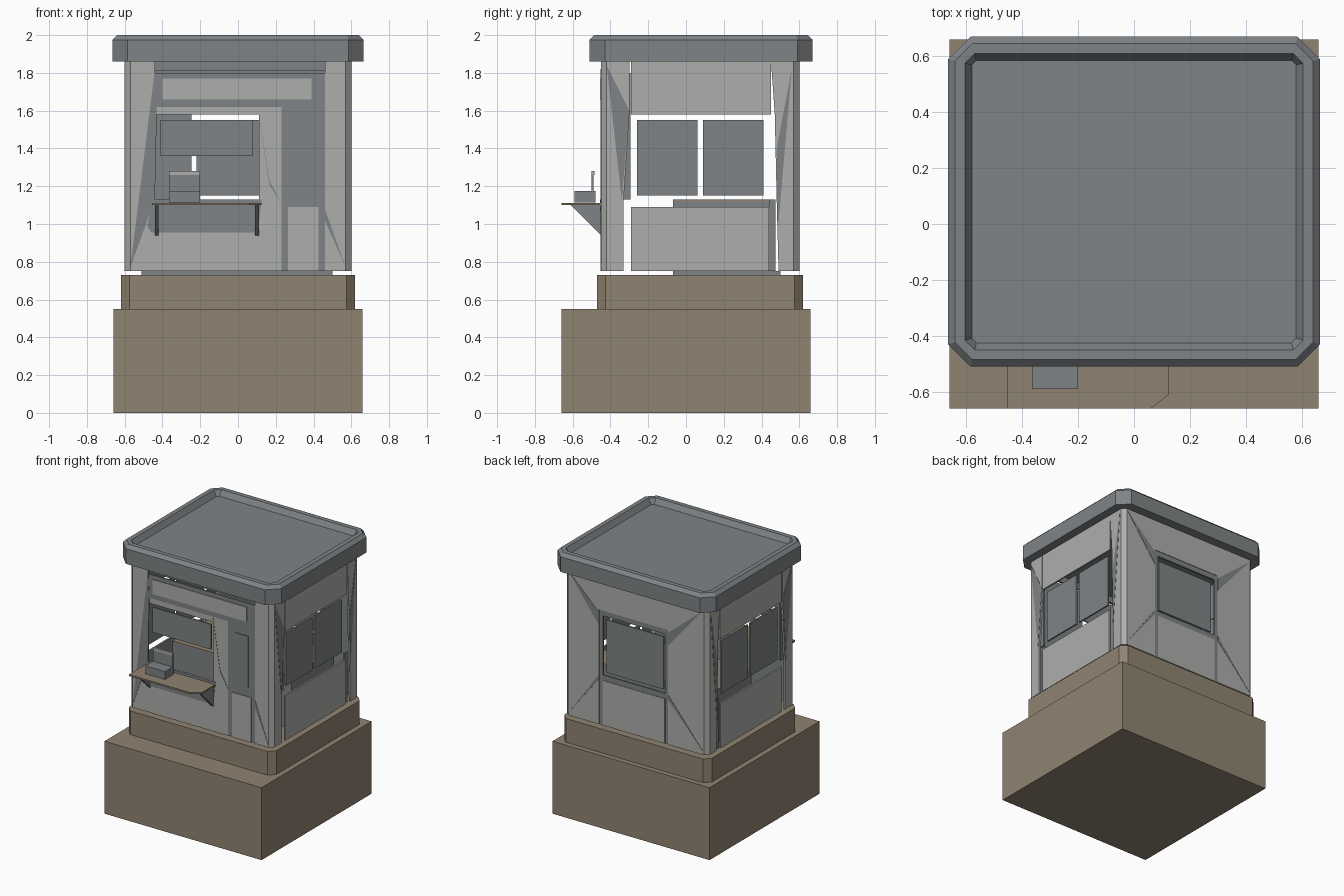
import bpy
import bmesh
from mathutils import Vector

default_cube = bpy.data.objects.get("Cube")
if default_cube:
    bpy.data.objects.remove(default_cube, do_unlink=True)


def make_material(name, colour):
    material = bpy.data.materials.new(name)
    material.use_nodes = True
    material.diffuse_color = (*colour, 1)
    material.node_tree.nodes["Principled BSDF"].inputs["Base Color"].default_value = (*colour, 1)
    return material


LIGHT = make_material("light grey panel", (0.42, 0.42, 0.41))
DARK = make_material("slate grey metal", (0.215, 0.23, 0.24))
TAN = make_material("tan stone", (0.28, 0.23, 0.165))


def finish(name, bm, *materials):
    bmesh.ops.recalc_face_normals(bm, faces=bm.faces)
    mesh = bpy.data.meshes.new(name)
    bm.to_mesh(mesh)
    bm.free()
    for material in materials:
        mesh.materials.append(material)
    part = bpy.data.objects.new(name, mesh)
    bpy.context.collection.objects.link(part)
    return part


def prism(name, outline, offset, material, inner_material=None):
    """Extrude a flat outline by an offset; faces at the far end take the inner material."""
    bm = bmesh.new()
    start = [bm.verts.new(point) for point in outline]
    end = [bm.verts.new(Vector(point) + Vector(offset)) for point in outline]
    bm.faces.new(start)
    far_face = bm.faces.new(end)
    for i in range(len(start)):
        j = (i + 1) % len(start)
        bm.faces.new((start[i], start[j], end[j], end[i]))
    if inner_material:
        far_face.material_index = 1
        return finish(name, bm, material, inner_material)
    return finish(name, bm, material)


def box(name, x, y, z, material):
    corners = [(x[0], y[0], z[0]), (x[1], y[0], z[0]), (x[1], y[1], z[0]), (x[0], y[1], z[0])]
    return prism(name, corners, (0, 0, z[1] - z[0]), material)


# Wall planes: a map from along-wall position, height and depth to space, and the inward direction
WALLS = {
    "front": (lambda u, z, d: (u, d - 0.45, z), Vector((0, 1, 0))),
    "back": (lambda u, z, d: (u, 0.6 - d, z), Vector((0, -1, 0))),
    "left": (lambda u, z, d: (0.6 - d, u, z), Vector((-1, 0, 0))),
    "right": (lambda u, z, d: (d - 0.6, u, z), Vector((1, 0, 0))),
}


def plate(wall, name, points, material=LIGHT, depth=0.0, thick=0.012):
    place, inward = WALLS[wall]
    outline = [place(u, z, depth) for u, z in points]
    return prism(wall + "_" + name, outline, inward * thick, material, DARK)


def panel(wall, name, u, z, material=LIGHT, depth=0.0, thick=0.012):
    corners = [(u[0], z[0]), (u[1], z[0]), (u[1], z[1]), (u[0], z[1])]
    return plate(wall, name, corners, material, depth, thick)


def octagon(x, front, back, cut, z):
    """Rectangle with cut corners at one height."""
    return [(-x + cut, front, z), (x - cut, front, z), (x, front + cut, z), (x, back - cut, z),
            (x - cut, back, z), (-x + cut, back, z), (-x, back - cut, z), (-x, front + cut, z)]


# Plinth and step
box("plinth", (-0.66, 0.66), (-0.66, 0.66), (0, 0.55), TAN)
prism("step", octagon(0.62, -0.47, 0.62, 0.045, 0.55), (0, 0, 0.18), TAN)
box("floor_sill", (-0.51, 0.5), (-0.07, 0.5), (0.73, 0.75), DARK)

# Roof: nested rings with a raised rim and a sunken middle
bm = bmesh.new()
rings = []
for inset, height in ((0, 1.86), (0, 1.975), (0.025, 2.0), (0.06, 2.0), (0.085, 1.96)):
    ring = octagon(0.665 - inset, inset - 0.51, 0.67 - inset, 0.08 - inset * 0.75, height)
    rings.append([bm.verts.new(point) for point in ring])
for low, high in zip(rings, rings[1:]):
    for i in range(len(low)):
        j = (i + 1) % len(low)
        bm.faces.new((low[i], low[j], high[j], high[i]))
bm.faces.new(rings[0])
bm.faces.new(rings[-1])
finish("roof", bm, DARK)

# Slanted corner posts
FLOOR, SILL, HEAD, TOP = 0.75, 1.13, 1.58, 1.86
for side, sx in (("left", 1), ("right", -1)):
    for end, y, sy in (("front", -0.45, -1), ("back", 0.6, 1)):
        foot = [(sx * 0.57, y, FLOOR), (sx * 0.6, y - sy * 0.03, FLOOR),
                (sx * 0.588, y - sy * 0.03, FLOOR), (sx * 0.565, y - sy * 0.012, FLOOR)]
        prism(f"{end}_{side}_post", foot, (0, 0, TOP - FLOOR), LIGHT)

# Side walls, the same on both sides
for wall in ("left", "right"):
    panel(wall, "lower_panel", (-0.29, 0.44), (FLOOR, 1.09))
    panel(wall, "upper_panel", (-0.29, 0.45), (HEAD, TOP))
    panel(wall, "front_pane", (-0.26, 0.06), (1.15, 1.55), DARK, 0.015)
    panel(wall, "back_pane", (0.09, 0.41), (1.15, 1.55), DARK, 0.015)
    panel(wall, "front_jamb", (-0.33, -0.295), (SILL, 1.8), DARK, 0.013)
    panel(wall, "back_jamb", (0.44, 0.475), (FLOOR, SILL), DARK, 0.013)
    plate(wall, "front_corner", [(-0.42, FLOOR), (-0.33, FLOOR), (-0.33, SILL),
                                 (-0.3, HEAD), (-0.3, TOP), (-0.42, TOP)])
    plate(wall, "back_corner", [(0.57, FLOOR), (0.49, FLOOR), (0.48, SILL),
                                (0.47, HEAD), (0.45, TOP), (0.57, TOP)])
    # Slim dark folds near the corners
    plate(wall, "front_fold", [(-0.42, 1.84), (-0.3, 1.6), (-0.34, SILL)], DARK, -0.002, 0.004)
    plate(wall, "back_fold", [(0.56, 1.82), (0.48, 1.4), (0.485, 0.95)], DARK, -0.002, 0.004)

# Back wall with one window
panel("back", "lower_panel", (-0.24, 0.28), (FLOOR, 1.09))
panel("back", "upper_panel", (-0.27, 0.31), (1.62, TOP))
panel("back", "window_pane", (-0.22, 0.26), (1.15, 1.55), DARK, 0.015)
panel("back", "window_sill", (-0.27, 0.31), (1.09, SILL), DARK, 0.004)
panel("back", "window_head", (-0.27, 0.31), (HEAD, 1.62), DARK, 0.004)
panel("back", "inner_jamb", (-0.27, -0.245), (FLOOR, 1.62), DARK, 0.004)
panel("back", "outer_jamb", (0.28, 0.31), (FLOOR, 1.62), DARK, 0.004)
for label, sign, edge in (("left", 1, 0.31), ("right", -1, 0.27)):
    panel("back", label + "_panel", sorted((sign * edge, sign * 0.57)), (FLOOR, TOP))
    plate("back", label + "_upper_fold", [(sign * 0.56, 1.84), (sign * edge, 1.6),
                                          (sign * edge, 1.5)], DARK, -0.002, 0.004)
    plate("back", label + "_lower_fold", [(sign * 0.56, 0.78), (sign * edge, SILL),
                                          (sign * edge, 1.09)], DARK, -0.002, 0.004)

# Front wall around the serving window
panel("front", "lower_panel", (-0.57, 0.23), (FLOOR, SILL))
panel("front", "left_panel", (0.46, 0.57), (FLOOR, TOP))
panel("front", "right_panel", (-0.57, -0.44), (SILL, TOP))
panel("front", "window_lintel", (-0.44, 0.23), (HEAD, 1.62))
panel("front", "middle_panel", (0.11, 0.23), (SILL, HEAD))
panel("front", "eaves_strip", (-0.44, 0.46), (1.81, TOP), DARK, 0.01)
panel("front", "sign_frame", (-0.44, 0.46), (1.62, 1.8), DARK)
panel("front", "sign_board", (-0.4, 0.39), (1.66, 1.77), LIGHT, -0.006)
panel("front", "shutter", (-0.41, 0.08), (1.36, 1.55), DARK, 0.01)
plate("front", "right_fold", [(-0.44, 1.82), (-0.43, 1.6), (-0.44, SILL),
                              (-0.57, 0.77)], DARK, -0.002, 0.004)
plate("front", "left_fold", [(0.46, 1.08), (0.57, 0.77), (0.46, 1.02)], DARK, -0.002, 0.004)
plate("front", "middle_fold", [(0.105, 1.62), (0.16, 1.24), (0.23, 1.11),
                               (0.17, 1.2)], DARK, -0.002, 0.004)

# Door
panel("front", "door_frame", (0.23, 0.46), (FLOOR, 1.62), DARK, 0.004)
panel("front", "door_panel", (0.265, 0.425), (FLOOR, 1.09), LIGHT, -0.002)
panel("front", "door_pane", (0.29, 0.4), (1.16, 1.55), DARK, -0.002)

# Inside counter
box("counter_body", (-0.5, 0.5), (-0.07, 0.44), (FLOOR, 1.12), DARK)
box("counter_top", (-0.5, 0.5), (-0.07, 0.44), (1.12, SILL), TAN)

# Serving shelf with apron and end brackets
shelf = [(-0.455, -0.44, 1.1), (-0.455, -0.66, 1.1), (0.06, -0.66, 1.1),
         (0.125, -0.61, 1.1), (0.125, -0.44, 1.1)]
prism("serving_shelf", shelf, (0, 0, 0.012), TAN)
plate("front", "shelf_apron", [(-0.45, SILL), (-0.48, 0.99), (-0.46, 0.955), (0.08, 0.955),
                               (0.11, 1.0), (0.125, SILL)], DARK, -0.004, 0.004)
for label, x in (("right", -0.44), ("left", 0.09)):
    profile = [(x, -0.61, 1.1), (x, -0.45, 1.1), (x, -0.45, 0.94)]
    prism(label + "_shelf_bracket", profile, (0.02, 0, 0), DARK)

# Till on the shelf
box("till_base", (-0.365, -0.2), (-0.59, -0.48), (1.115, 1.175), DARK)
box("till_screen", (-0.365, -0.2), (-0.5, -0.49), (1.175, 1.26), DARK)
box("till_screen_cap", (-0.365, -0.2), (-0.5, -0.485), (1.26, 1.28), LIGHT)
